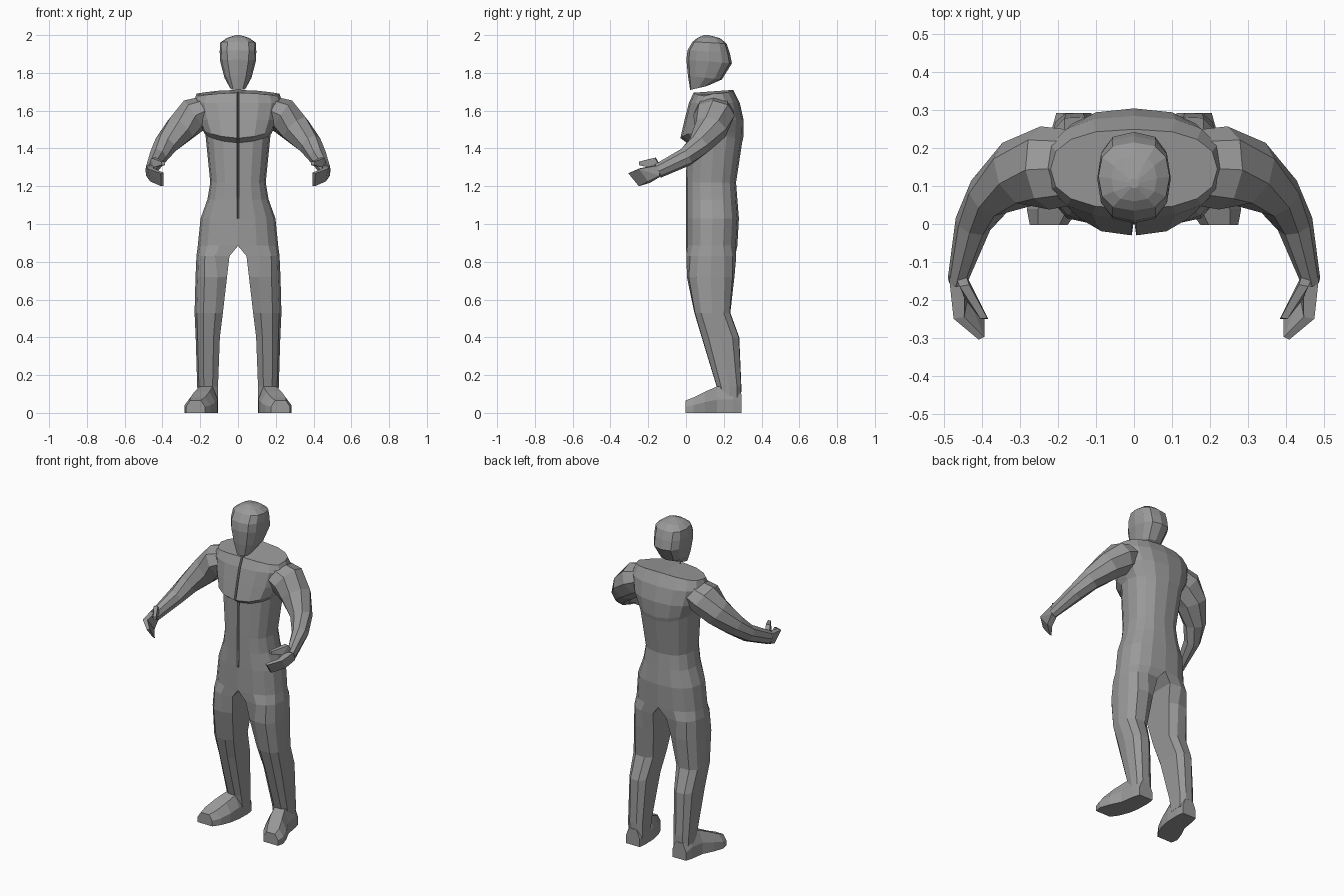
import bpy, bmesh, math
from mathutils import Vector

if "Cube" in bpy.data.objects:
    bpy.data.objects.remove(bpy.data.objects["Cube"])

grey = bpy.data.materials.new("plain_grey")
grey.diffuse_color = (0.32, 0.32, 0.32, 1)
grey.use_nodes = True
grey.node_tree.nodes["Principled BSDF"].inputs["Base Color"].default_value = grey.diffuse_color


def finish(name, bm, mirror=False):
    bmesh.ops.recalc_face_normals(bm, faces=bm.faces)
    me = bpy.data.meshes.new(name)
    bm.to_mesh(me)
    bm.free()
    me.materials.append(grey)
    ob = bpy.data.objects.new(name, me)
    bpy.context.collection.objects.link(ob)
    if mirror:
        m = ob.modifiers.new("mirror", 'MIRROR')
        m.use_clip = True
        m.merge_threshold = 0.0005
    return ob


def bridge(bm, a, b, closed=True):
    n = len(a)
    for i in range(n if closed else n - 1):
        j = (i + 1) % n
        bm.faces.new((a[i], a[j], b[j], b[i]))


def loft(name, rings, mirror=False):
    bm = bmesh.new()
    vs = [[bm.verts.new(p) for p in r] for r in rings]
    for a, b in zip(vs, vs[1:]):
        bridge(bm, a, b)
    bm.faces.new(vs[0])
    bm.faces.new(vs[-1])
    return finish(name, bm, mirror)


def hull(name, pts):
    bm = bmesh.new()
    for p in pts:
        bm.verts.new(p)
    bmesh.ops.convex_hull(bm, input=bm.verts)
    return finish(name, bm, True)


def power(v, e):
    return math.copysign(abs(v) ** e, v)


def half_ring(z, xi, xo, yf, yb, span, groove=0.0):
    """Section from the front round the outside to the back."""
    n, A = 9, math.radians(span)
    pts = []
    for i in range(n):
        a = -A + 2 * A * i / (n - 1)
        t = (power(math.cos(a), .8) - power(math.cos(A), .8)) / (1 - power(math.cos(A), .8))
        y = (yf + yb) / 2 + (yb - yf) / 2 * power(math.sin(a), .85)
        x = xi + (xo - xi) * t
        zz = z - (0.02 * (x / xo) ** 2 + (0.015 if y < .1 else 0) if z > 1.7 else 0)
        if 1.42 < z < 1.48:           # chest edge rises to the armpit
            zz += 0.04 * (x / xo) ** 2
        pts.append((x, y, zz))
    if span == 90:                    # front zip groove
        pts[0] = (0.006, pts[0][1], pts[0][2])
        pts.insert(0, (0, yf + groove, pts[0][2]))
    else:
        pts.insert(0, ((pts[0][0] + pts[-1][0]) / 2, pts[0][1] + .002, z))
    return pts


# Body: torso rings, then leg rings, on one side and mirrored
torso = [  # z, half width, front y, back y, groove depth
    (1.71, .22, .04, .25, .03), (1.64, .235, .015, .285, .03),
    (1.55, .215, -.008, .305, .03), (1.455, .185, -.03, .303, .04),
    (1.43, .172, .004, .297, .03), (1.22, .147, 0, .265, .03),
    (1.13, .162, 0, .272, .02), (1.03, .198, 0, .28, 0), (.885, .213, 0, .272, 0)]
legs = [  # z, inner x, outer x, front y, back y, span
    (.83, .045, .22, .002, .267, 110), (.72, .058, .225, .004, .257, 128),
    (.53, .08, .23, .042, .237, 138), (.40, .096, .224, .08, .285, 140),
    (.14, .106, .216, .16, .295, 140), (.05, .106, .212, .18, .293, 140)]
bm = bmesh.new()
upper = [[bm.verts.new(p) for p in half_ring(z, 0, w, f, b, 90, g)]
         for z, w, f, b, g in torso]
lower = [[bm.verts.new(p) for p in half_ring(*r)] for r in legs]
for a, b in zip(upper, upper[1:]):
    bridge(bm, a, b, closed=False)
for a, b in zip([upper[-1]] + lower, lower):
    bridge(bm, a, b)
bm.faces.new(upper[0])
bm.faces.new(lower[-1])
finish("body", bm, True)

# Feet, heel to toe, turned slightly outwards
feet = []
for y, x0, x1, h in [(.293, .112, .205, .10), (.25, .106, .217, .14),
                     (.165, .108, .23, .14), (.10, .12, .262, .112),
                     (.04, .145, .283, .082), (-.002, .175, .275, .066)]:
    d = (x1 - x0) * .22
    feet.append([(x0, y, 0), (x1, y, 0), (x1, y, h * .5),
                 (x1 - d, y, h), (x0 + d, y, h), (x0, y, h * .5)])
loft("foot", feet, True)

# Arms: tapering sections along a bent path
path = [  # centre, horizontal radius, vertical radius
    ((.13, .15, 1.62), .09, .065), ((.235, .148, 1.575), .105, .09),
    ((.305, .132, 1.505), .088, .08), ((.383, .072, 1.42), .06, .06),
    ((.425, 0, 1.355), .046, .048), ((.466, -.15, 1.28), .025, .037)]
rings = []
for i, (c, ru, rv) in enumerate(path):
    t = Vector(path[min(i + 1, 5)][0]) - Vector(path[max(i - 1, 0)][0])
    t.normalize()
    u = t.cross(Vector((0, 0, 1))).normalized()
    v = u.cross(t)
    rings.append([Vector(c) + u * ru * 1.05 * math.cos(a) + v * rv * 1.05 * math.sin(a)
                  for a in (math.pi / 4 * k for k in range(8))])
loft("arm", rings, True)

# Hands: palm, bent fingers and thumb
knuckles = [(.476, -.25, 1.292), (.448, -.245, 1.295), (.438, -.19, 1.218), (.465, -.2, 1.225)]
hull("palm", knuckles + [(.488, -.14, 1.31), (.446, -.14, 1.315),
                         (.45, -.14, 1.248), (.486, -.14, 1.255)])
hull("fingers", knuckles + [(.395, -.298, 1.272), (.41, -.305, 1.268),
                            (.394, -.25, 1.2), (.406, -.25, 1.2)])
hull("thumb", [(.47, -.14, 1.31), (.445, -.13, 1.30), (.46, -.165, 1.35),
               (.435, -.16, 1.352), (.445, -.2, 1.30), (.385, -.25, 1.312),
               (.405, -.25, 1.312), (.387, -.248, 1.33), (.405, -.25, 1.33)])

# Head: tilted rings from the jaw to the crown
head = []
for w, yf, zf, yb, zb in [(.042, .022, 1.71, .11, 1.73), (.072, .01, 1.785, .19, 1.765),
                          (.094, .002, 1.87, .243, 1.85), (.097, .008, 1.92, .232, 1.905),
                          (.094, .035, 1.965, .215, 1.955), (.06, .06, 1.985, .18, 1.984),
                          (.012, .095, 2.0, .12, 2.0)]:
    ring = []
    for k in range(12):
        a = math.pi / 6 * k
        s = power(math.sin(a), .8)
        q = (s + 1) / 2
        ring.append((w * power(math.cos(a), .75), yf + (yb - yf) * q, zf + (zb - zf) * q))
    head.append(ring)
loft("head", head)
